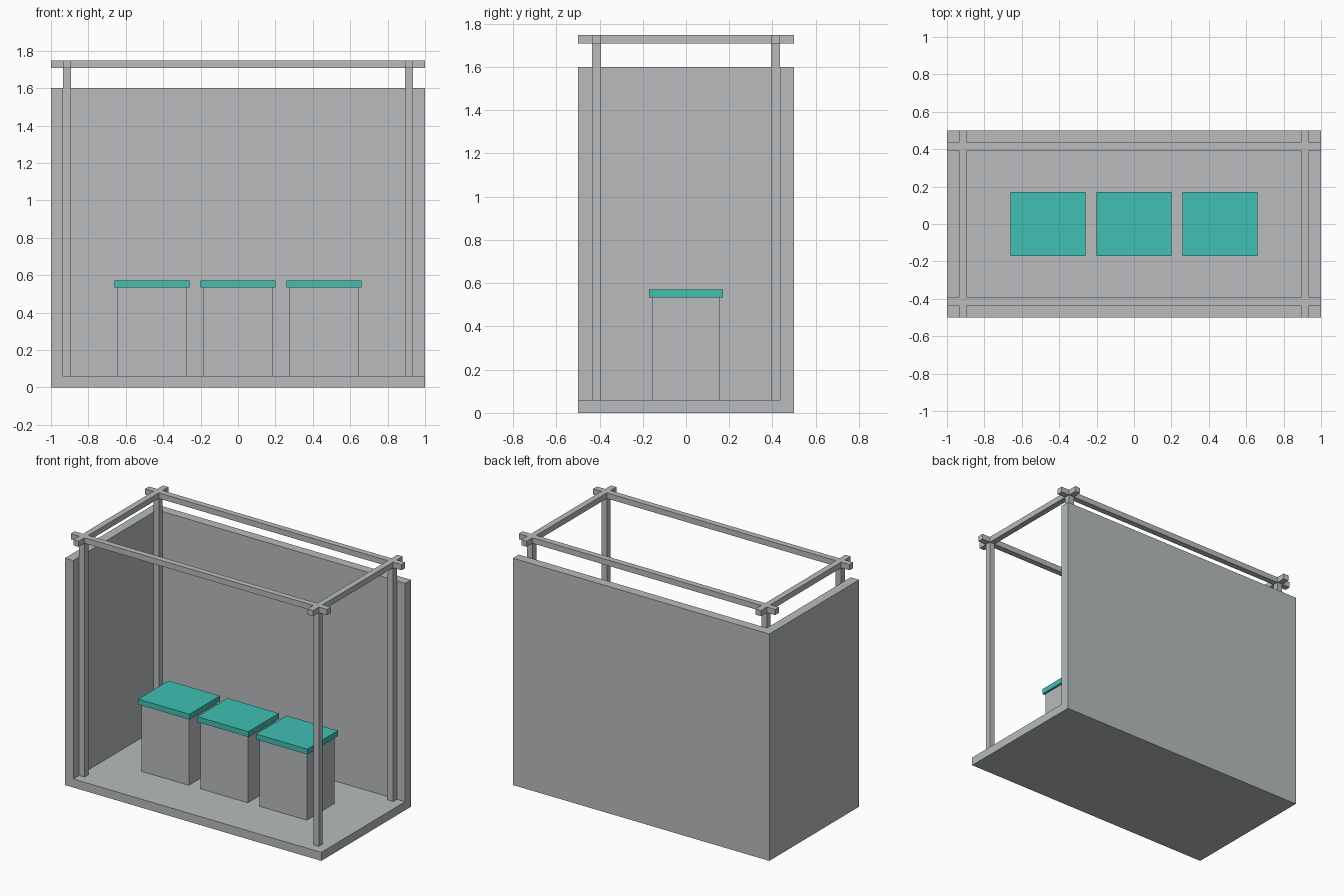
import bpy

cube = bpy.data.objects.get("Cube")
if cube:
    bpy.data.objects.remove(cube, do_unlink=True)


def material(name, color):
    mat = bpy.data.materials.new(name)
    mat.use_nodes = True
    mat.diffuse_color = color
    mat.node_tree.nodes["Principled BSDF"].inputs["Base Color"].default_value = color
    return mat


grey = material("light grey", (0.48, 0.50, 0.51, 1))
teal = material("teal", (0.05, 0.53, 0.45, 1))


def box(name, x, y, z, mat):
    """Axis-aligned box from (low, high) ranges."""
    spans = (x, y, z)
    bpy.ops.mesh.primitive_cube_add(size=1, location=[(a + b) / 2 for a, b in spans])
    obj = bpy.context.object
    obj.name = name
    obj.scale = [b - a for a, b in spans]
    bpy.ops.object.transform_apply(location=False, rotation=False, scale=True)
    obj.data.materials.append(mat)
    return obj


def around(center, half):
    return (center - half, center + half)


FLOOR, WALL_TOP, BEAM_LOW, TOP = 0.06, 1.6, 1.708, 1.748
X, Y, WALL = 1.0, 0.5, 0.065
POST_X, POST_Y, POST_HALF = 0.914, 0.414, 0.021

# Floor slab and the two closed walls
box("floor", (-X, X), (-Y, Y), (0, FLOOR), grey)
box("back_wall", (-X, X), (Y - WALL, Y), (0, WALL_TOP), grey)
box("side_wall", (-X, WALL - X), (-Y, Y - WALL), (0, WALL_TOP), grey)

# Corner posts
for sx, side in ((-1, "right"), (1, "left")):
    for sy, end in ((-1, "front"), (1, "back")):
        box(f"{end}_{side}_post", around(sx * POST_X, POST_HALF),
            around(sy * POST_Y, POST_HALF), (FLOOR, BEAM_LOW), grey)

# Crossing roof beams
for s, end, side in ((-1, "front", "right"), (1, "back", "left")):
    box(f"{end}_beam", (-X, X), around(s * POST_Y, POST_HALF), (BEAM_LOW, TOP), grey)
    box(f"{side}_beam", around(s * POST_X, POST_HALF), (-Y, Y), (BEAM_LOW, TOP), grey)

# Row of three stools with overhanging cushions
for cx, place in ((-0.46, "right"), (0, "middle"), (0.46, "left")):
    box(f"{place}_stool", around(cx, 0.185), around(0, 0.155), (FLOOR, 0.533), grey)
    box(f"{place}_cushion", around(cx, 0.2), around(0, 0.17), (0.533, 0.571), teal)
